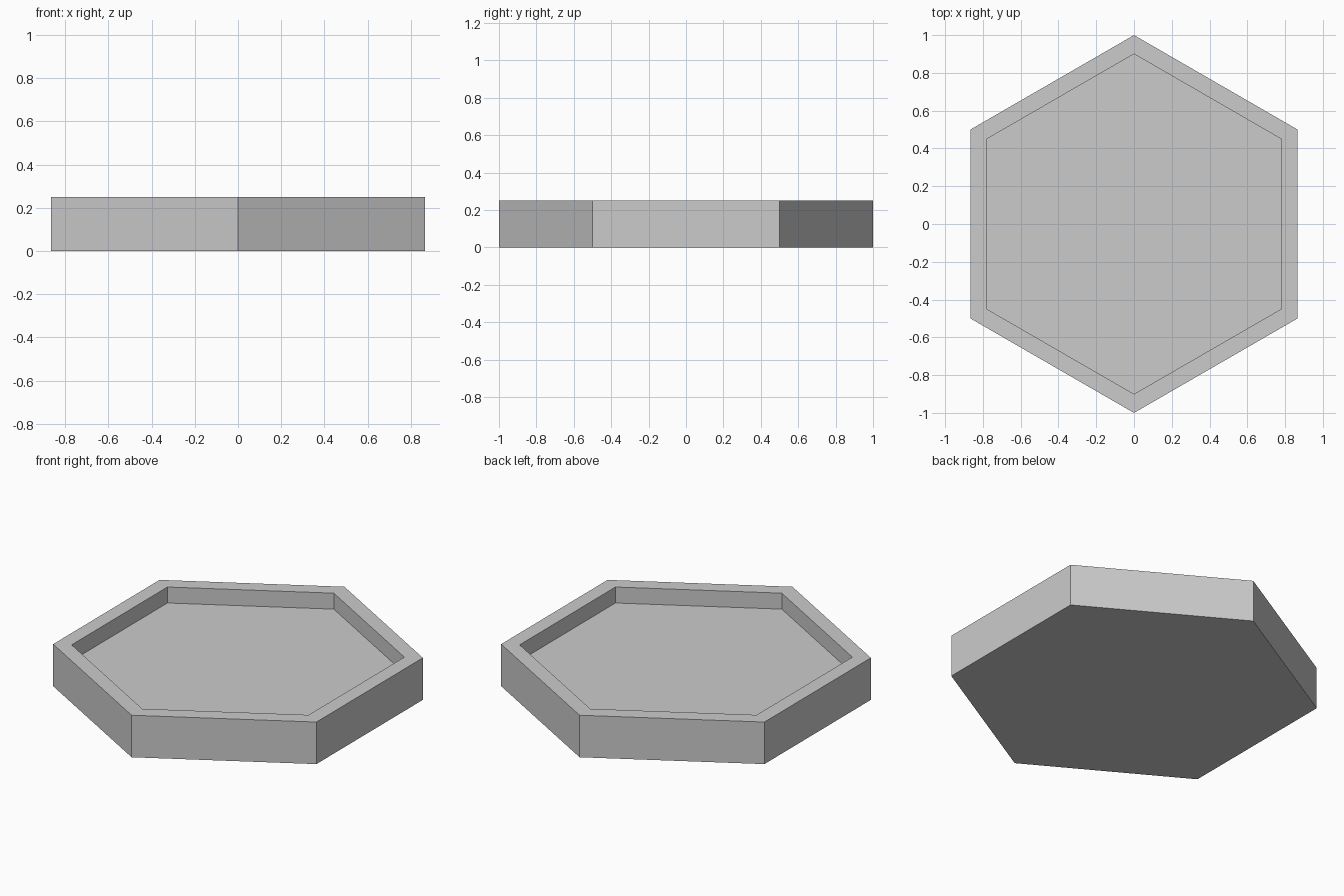
import bpy
import bmesh
from math import cos, sin, pi

cube = bpy.data.objects.get("Cube")
if cube:
    bpy.data.objects.remove(cube, do_unlink=True)

SIDES = 6
HEIGHT = 0.25
FLOOR = 0.155
OUTER, INNER = 1.0, 0.9

# Plain grey for the whole tray
grey = bpy.data.materials.new("light_grey")
grey.use_nodes = True
colour = (0.6, 0.6, 0.6, 1.0)
grey.diffuse_color = colour
grey.node_tree.nodes["Principled BSDF"].inputs["Base Color"].default_value = colour

bm = bmesh.new()


def ring(radius, z):
    """Hexagon with a corner pointing to the front and back."""
    angles = [pi / 2 + 2 * pi * i / SIDES for i in range(SIDES)]
    return [bm.verts.new((radius * cos(a), radius * sin(a), z)) for a in angles]


# Profile from the base, up the outside, over the rim and down to the floor
rings = [ring(r, z) for r, z in
         ((OUTER, 0), (OUTER, HEIGHT), (INNER, HEIGHT), (INNER, FLOOR))]
for low, high in zip(rings, rings[1:]):
    for i in range(SIDES):
        j = (i + 1) % SIDES
        bm.faces.new((low[i], low[j], high[j], high[i]))

# Underside and recessed floor
bm.faces.new(rings[0][::-1])
bm.faces.new(rings[-1])
bmesh.ops.recalc_face_normals(bm, faces=bm.faces)

mesh = bpy.data.meshes.new("hexagonal_tray")
bm.to_mesh(mesh)
bm.free()
mesh.materials.append(grey)
tray = bpy.data.objects.new("hexagonal_tray", mesh)
bpy.context.collection.objects.link(tray)
